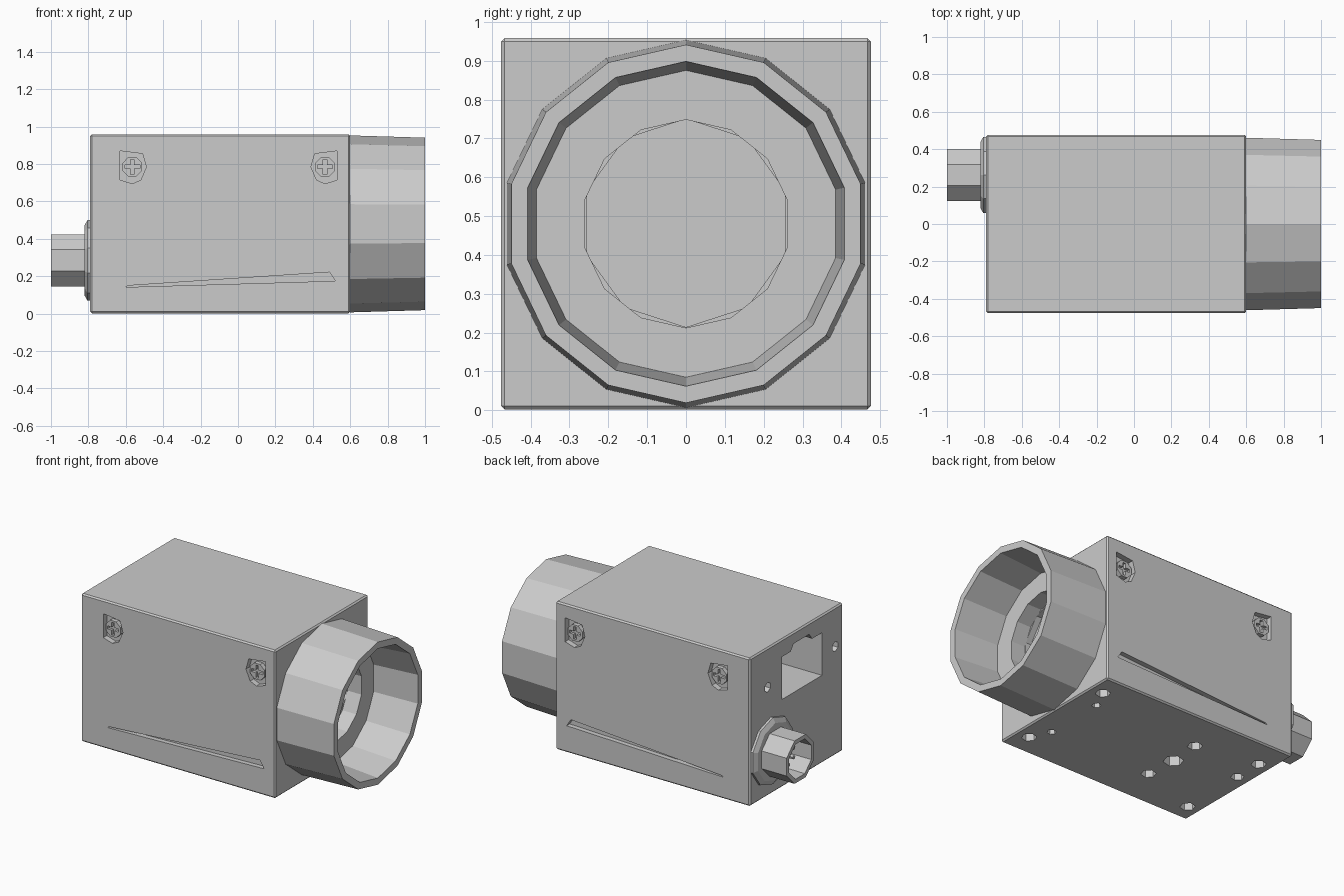
import bpy, bmesh, math

if "Cube" in bpy.data.objects:
    bpy.data.objects.remove(bpy.data.objects["Cube"])


def ngon(cu, cv, r, n, turn=0.0):
    return [(cu + r * math.sin(turn + 2 * math.pi * i / n),
             cv + r * math.cos(turn + 2 * math.pi * i / n)) for i in range(n)]


def rect(u0, u1, v0, v1):
    return [(u0, v0), (u1, v0), (u1, v1), (u0, v1)]


def place(axis, a, u, v):
    return {'x': (a, u, v), 'y': (u, a, v), 'z': (u, v, a)}[axis]


def prism(bm, pts, axis, lo, hi):
    """Closed prism of a 2D outline, extruded along an axis."""
    new = bmesh.new()
    a = [new.verts.new(place(axis, lo, *p)) for p in pts]
    b = [new.verts.new(place(axis, hi, *p)) for p in pts]
    new.faces.new(a)
    new.faces.new(b[::-1])
    for i in range(len(pts)):
        j = (i + 1) % len(pts)
        new.faces.new((a[i], b[i], b[j], a[j]))
    bmesh.ops.recalc_face_normals(new, faces=new.faces)
    tmp = bpy.data.meshes.new("tmp")
    new.to_mesh(tmp)
    new.free()
    bm.from_mesh(tmp)
    bpy.data.meshes.remove(tmp)


def turned(bm, profile, cy, cz, n, turn=0.0):
    """Closed (x, radius) loop turned around an axis parallel to x."""
    rings = [[bm.verts.new((x, y, z)) for y, z in ngon(cy, cz, r, n, turn)]
             for x, r in profile]
    for k, ring in enumerate(rings):
        nxt = rings[(k + 1) % len(rings)]
        for i in range(n):
            j = (i + 1) % n
            bm.faces.new((ring[i], nxt[i], nxt[j], ring[j]))
    bmesh.ops.recalc_face_normals(bm, faces=bm.faces)


def finish(bm, name):
    me = bpy.data.meshes.new(name)
    bm.to_mesh(me)
    bm.free()
    ob = bpy.data.objects.new(name, me)
    bpy.context.scene.collection.objects.link(ob)
    return ob


def carve(ob, cutter):
    """Subtract the cutter, bake the result and remove the cutter."""
    mod = ob.modifiers.new("cut", 'BOOLEAN')
    mod.operation, mod.solver, mod.object = 'DIFFERENCE', 'EXACT', cutter
    cutter.hide_render = True
    dg = bpy.context.evaluated_depsgraph_get()
    me = bpy.data.meshes.new_from_object(ob.evaluated_get(dg))
    ob.modifiers.clear()
    ob.data = me
    bpy.data.objects.remove(cutter)


SIDE = 0.476
SCREWS = [(-0.565, 1), (0.465, -1)]

# Housing block with small chamfers
bm = bmesh.new()
prism(bm, rect(-SIDE, SIDE, 0.002, 0.958), 'x', -0.79, 0.6)
bmesh.ops.bevel(bm, geom=bm.edges[:], offset=0.009, segments=1, affect='EDGES')
body = finish(bm, "camera_housing")

cut = bmesh.new()
# Screw pockets and the tapering groove, on both sides
pocket = [(-.065, .085), (.055, .07), (.075, 0), (.045, -.07), (0, -.09), (-.065, -.07)]
groove = [(-0.6, 0.142), (0.52, 0.175), (0.49, 0.222), (-0.59, 0.15)]
for s in (-1, 1):
    for x, flip in SCREWS:
        prism(cut, [(x + flip * u, 0.785 + v) for u, v in pocket], 'y', s * 0.44, s * 0.52)
    prism(cut, groove, 'y', s * 0.445, s * 0.52)
# Network socket with latch notch, and its locking holes
socket = [(-0.26, 0.57), (0.15, 0.57), (0.15, 0.845), (0.06, 0.845),
          (0.03, 0.885), (-0.13, 0.885), (-0.16, 0.845), (-0.26, 0.845)]
prism(cut, socket, 'x', -0.85, -0.38)
for y in (0.295, -0.395):
    prism(cut, ngon(y, 0.705, 0.032, 6), 'x', -0.85, -0.69)
# Sensor opening
prism(cut, ngon(0, 0.482, 0.268, 10), 'x', 0.56, 0.7)
# Mounting holes in the underside: x, y, radius
for x, y, r in [(.51, .33, .045), (.51, -.33, .045), (.45, .2, .028), (.45, -.2, .028),
                (-.285, .205, .045), (-.3, -.005, .06), (-.285, -.21, .045),
                (-.7, .28, .045), (-.7, .09, .04), (-.7, -.355, .045)]:
    prism(cut, ngon(x, y, r, 6, 0.3), 'z', -0.05, 0.1)
carve(body, finish(cut, "housing_cutter"))

# Lens mount: faceted, slightly tapered ring with an inner shelf
bm = bmesh.new()
turned(bm, [(0.598, 0.473), (1.0, 0.461), (1.0, 0.418), (0.7, 0.395), (0.7, 0.268), (0.598, 0.268)],
       0, 0.48, 14)
finish(bm, "lens_mount")

# Cross-head screws in the pockets
for s, side in ((-1, "front"), (1, "back")):
    for x, flip in SCREWS:
        bm = bmesh.new()
        prism(bm, ngon(x, 0.785, 0.056, 8, 0.39), 'y', s * 0.43, s * 0.468)
        screw = finish(bm, f"{side}_screw")
        cross = bmesh.new()
        a, b, c = 0.04, 0.01, 0.785
        prism(cross, [(x + u, c + v) for u, v in
                      [(-a, -b), (-b, -b), (-b, -a), (b, -a), (b, -b), (a, -b),
                       (a, b), (b, b), (b, a), (-b, a), (-b, b), (-a, b)]],
              'y', s * 0.45, s * 0.49)
        carve(screw, finish(cross, "cross_cutter"))

# Round power connector: flange, hollow sleeve and pin insert
CY, CZ = 0.262, 0.285
bm = bmesh.new()
turned(bm, [(-0.785, 0.215), (-0.805, 0.215), (-0.822, 0.185), (-0.822, 0.11), (-0.785, 0.11)],
       CY, CZ, 10)
finish(bm, "connector_flange")
bm = bmesh.new()
turned(bm, [(-0.79, 0.15), (-1.0, 0.15), (-1.0, 0.122), (-0.79, 0.118)], CY, CZ, 8, math.pi / 8)
finish(bm, "connector_sleeve")
bm = bmesh.new()
prism(bm, ngon(CY, CZ, 0.121, 8, math.pi / 8), 'x', -0.85, -0.785)
finish(bm, "connector_insert")
bm = bmesh.new()
for y, z in ngon(CY, CZ, 0.06, 6):
    prism(bm, ngon(y, z, 0.013, 5), 'x', -0.92, -0.845)
finish(bm, "connector_pins")
